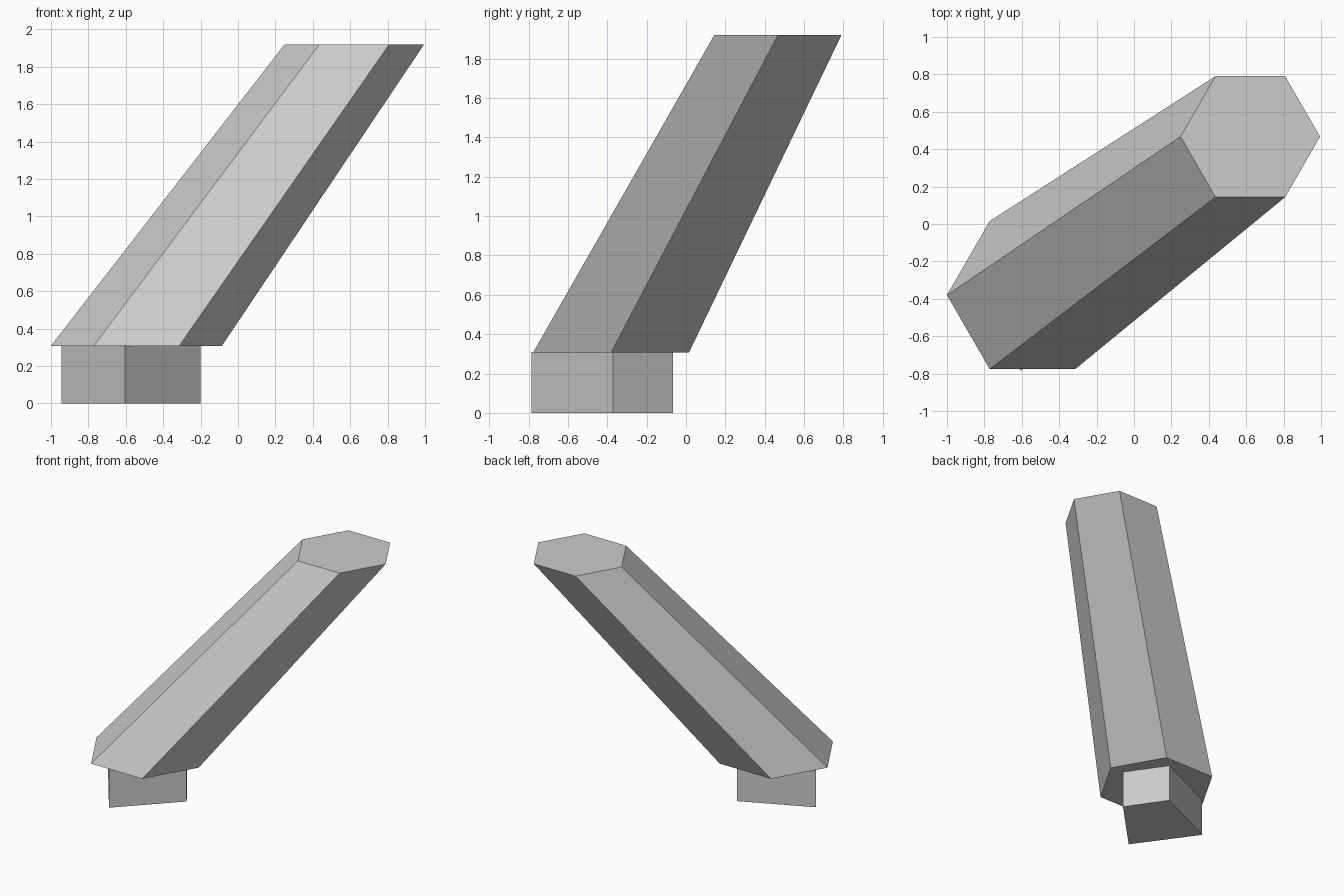
import bpy
import bmesh
from math import cos, sin, pi

default = bpy.data.objects.get("Cube")
if default:
    bpy.data.objects.remove(default, do_unlink=True)

# Single plain grey
grey = bpy.data.materials.new("light_grey")
grey.use_nodes = True
colour = (0.6, 0.6, 0.6, 1)
grey.diffuse_color = colour
grey.node_tree.nodes["Principled BSDF"].inputs["Base Color"].default_value = colour


def hexagon(x, y, radius):
    return [(x + radius * cos(i * pi / 3), y + radius * sin(i * pi / 3)) for i in range(6)]


def loft(name, low, z_low, high, z_high):
    """Closed flat-faced solid between two horizontal outlines."""
    bm = bmesh.new()
    bottom = [bm.verts.new((x, y, z_low)) for x, y in low]
    top = [bm.verts.new((x, y, z_high)) for x, y in high]
    bm.faces.new(bottom[::-1])
    bm.faces.new(top)
    n = len(low)
    for i in range(n):
        j = (i + 1) % n
        bm.faces.new((bottom[i], bottom[j], top[j], top[i]))
    mesh = bpy.data.meshes.new(name)
    bm.to_mesh(mesh)
    bm.free()
    mesh.materials.append(grey)
    obj = bpy.data.objects.new(name, mesh)
    bpy.context.collection.objects.link(obj)
    return obj


# Four-sided foot block
foot = [(-0.605, -0.785), (-0.2, -0.37), (-0.41, -0.065), (-0.945, -0.31)]
loft("foot_block", foot, 0, foot, 0.31)

# Leaning, slightly tapered six-sided column
loft("leaning_column", hexagon(-0.543, -0.38, 0.457), 0.308,
     hexagon(0.622, 0.467, 0.373), 1.92)
